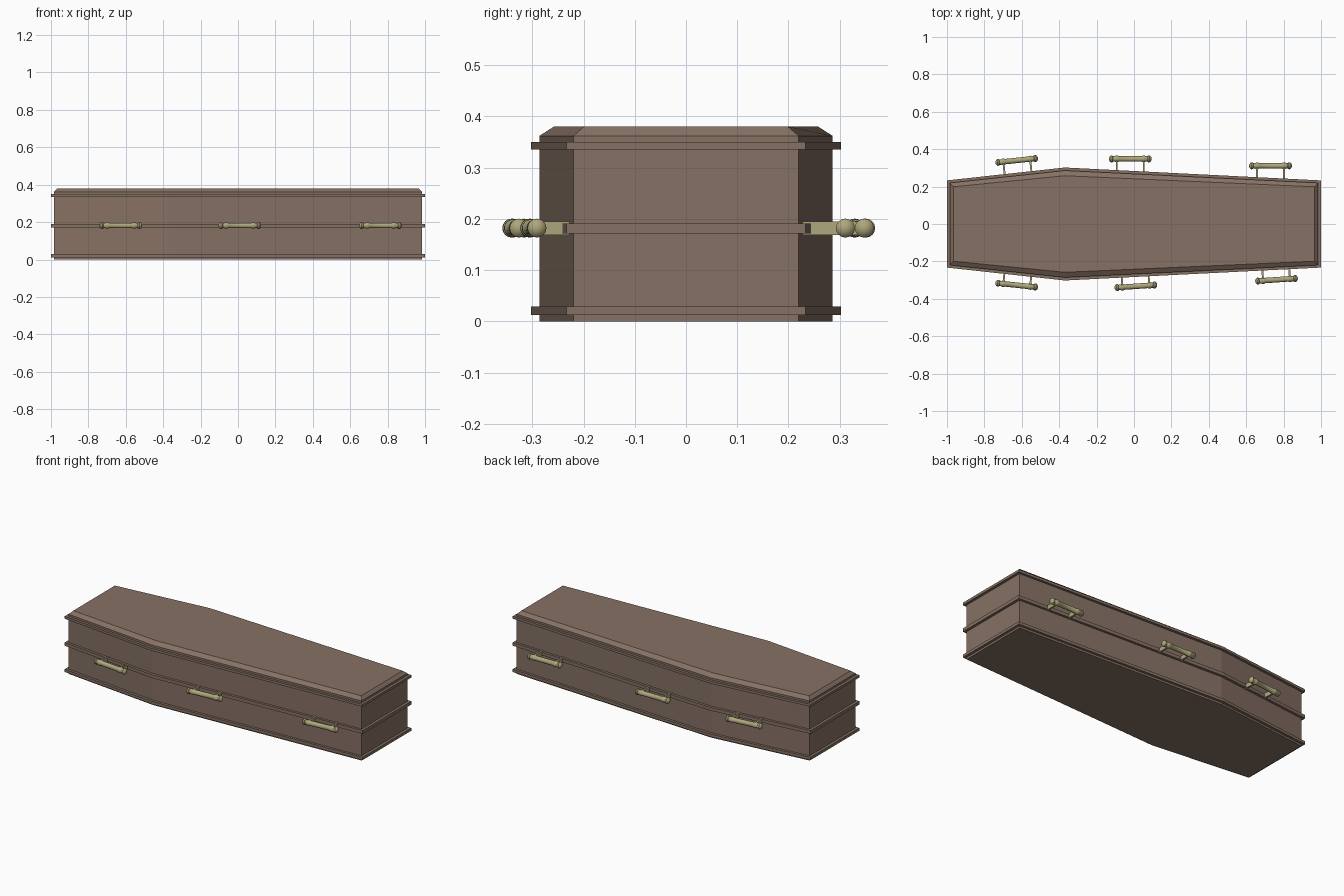
import bpy, bmesh, math
from mathutils import Matrix

if "Cube" in bpy.data.objects:
    bpy.data.objects.remove(bpy.data.objects["Cube"])


def material(name, color):
    m = bpy.data.materials.new(name)
    m.diffuse_color = (*color, 1)
    m.use_nodes = True
    m.node_tree.nodes["Principled BSDF"].inputs["Base Color"].default_value = m.diffuse_color
    return m


WOOD = material("wood", (0.24, 0.165, 0.127))
BRASS = material("brass", (0.42, 0.385, 0.2))


def finish(name, bm, mat):
    bmesh.ops.recalc_face_normals(bm, faces=bm.faces)
    mesh = bpy.data.meshes.new(name)
    bm.to_mesh(mesh)
    bm.free()
    mesh.materials.append(mat)
    obj = bpy.data.objects.new(name, mesh)
    bpy.context.collection.objects.link(obj)
    return obj


def outline(end_x, end_y, wide_y):
    """Six-sided plan, widest at the shoulders."""
    half = [(-end_x, end_y), (-0.37, wide_y), (end_x, end_y)]
    return half + [(x, -y) for x, y in reversed(half)]


def loft(name, layers):
    """Stack of outlines: each layer is (z, outline)."""
    bm = bmesh.new()
    rings = [[bm.verts.new((x, y, z)) for x, y in pts] for z, pts in layers]
    for a, b in zip(rings, rings[1:]):
        for i in range(6):
            j = (i + 1) % 6
            bm.faces.new((a[i], a[j], b[j], b[i]))
    bm.faces.new(rings[0])
    bm.faces.new(rings[-1])
    return finish(name, bm, WOOD)


# Casket body with chamfered lid edge
body = outline(0.984, 0.22, 0.286)
loft("casket_body", [(0, body), (0.362, body), (0.38, outline(0.966, 0.199, 0.258))])

# Moulding strips around the body
trim = outline(1.0, 0.233, 0.302)
for name, z0, z1 in (("bottom_trim", 0.012, 0.029),
                     ("middle_trim", 0.171, 0.191),
                     ("top_trim", 0.335, 0.35)):
    loft(name, [(z0, trim), (z1, trim)])

# Turned bar: half profile (distance from middle, radius)
HALF = [(0.062, 0.0145), (0.066, 0.017), (0.078, 0.017), (0.082, 0.0145),
        (0.092, 0.0145), (0.095, 0.018), (0.103, 0.0185), (0.109, 0.0145),
        (0.114, 0.006)]
PROFILE = [(-x, r) for x, r in reversed(HALF)] + HALF


def handle(name, x, y, degrees):
    bm = bmesh.new()
    n = 16
    rings = [[bm.verts.new((px, r * math.cos(t * math.tau / n), r * math.sin(t * math.tau / n)))
              for t in range(n)] for px, r in PROFILE]
    for a, b in zip(rings, rings[1:]):
        for i in range(n):
            j = (i + 1) % n
            bm.faces.new((a[i], a[j], b[j], b[i]))
    bm.faces.new(rings[0])
    bm.faces.new(rings[-1])
    # Two flat brackets reaching into the side of the body
    inward = -math.copysign(0.045, y)
    for px in (-0.072, 0.072):
        bmesh.ops.create_cube(bm, size=1, matrix=Matrix.Translation((px, inward, 0))
                              @ Matrix.Diagonal((0.01, 0.09, 0.026, 1)))
    obj = finish(name, bm, BRASS)
    obj.location = (x, y, 0.182)
    obj.rotation_euler.z = math.radians(degrees)
    bpy.ops.object.select_all(action='DESELECT')
    obj.select_set(True)
    bpy.context.view_layer.objects.active = obj
    bpy.ops.object.shade_smooth_by_angle(angle=math.radians(35))


# Three handles on each long side
handle("front_handle_head", -0.627, -0.327, -6)
handle("front_handle_middle", 0.01, -0.333, 4)
handle("front_handle_foot", 0.762, -0.298, 4)
handle("back_handle_head", -0.627, 0.34, 6)
handle("back_handle_middle", -0.02, 0.348, 0)
handle("back_handle_foot", 0.73, 0.311, 0)
